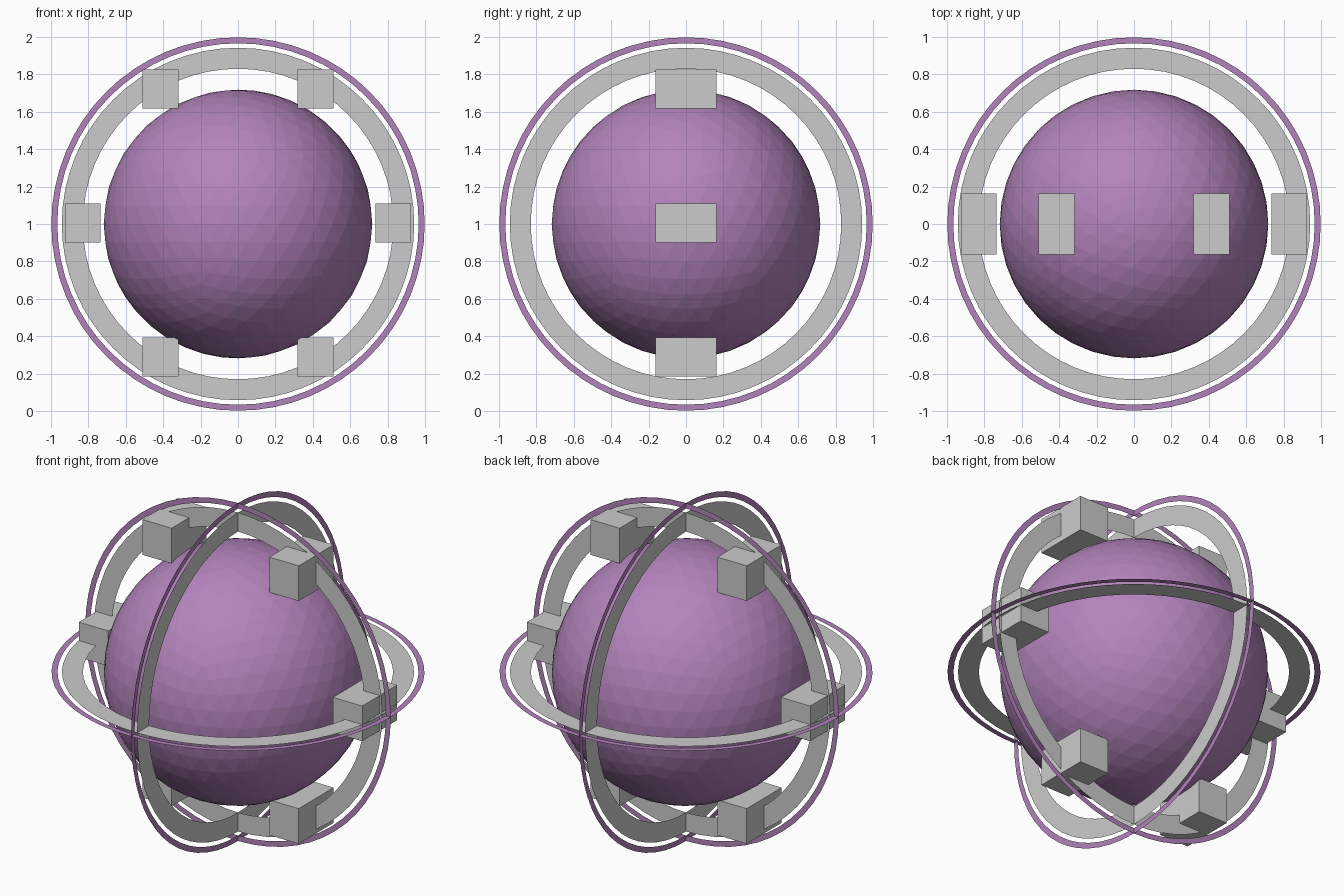
import bpy, bmesh, math
from mathutils import Matrix

if "Cube" in bpy.data.objects:
    bpy.data.objects.remove(bpy.data.objects["Cube"])

C = 1.0  # height of the centre

purple = bpy.data.materials.new("purple")
purple.diffuse_color = (0.45, 0.23, 0.50, 1)
purple.use_nodes = True
purple.node_tree.nodes["Principled BSDF"].inputs["Base Color"].default_value = purple.diffuse_color


def finish(name, bm, mat=None):
    me = bpy.data.meshes.new(name)
    bm.to_mesh(me)
    bm.free()
    ob = bpy.data.objects.new(name, me)
    bpy.context.collection.objects.link(ob)
    if mat:
        me.materials.append(mat)
    ob.location.z = C
    return ob


def flat_ring(name, r_in, r_out, rot, mat=None, n=64):
    """Paper-thin flat annulus around the centre."""
    bm = bmesh.new()
    loops = []
    for r in (r_in, r_out):
        loops.append([bm.verts.new((r * math.cos(2 * math.pi * i / n),
                                    r * math.sin(2 * math.pi * i / n), 0)) for i in range(n)])
    a, b = loops
    for i in range(n):
        j = (i + 1) % n
        bm.faces.new((a[i], b[i], b[j], a[j]))
    bm.transform(rot)
    return finish(name, bm, mat)


# faceted core
bm = bmesh.new()
bmesh.ops.create_icosphere(bm, subdivisions=4, radius=0.718)
finish("core_sphere", bm, purple)

# three crossing pairs of rings: wide grey band and thin purple rim
for label, rot in (("level", Matrix.Identity(4)),
                   ("front", Matrix.Rotation(math.pi / 2, 4, 'X')),
                   ("side", Matrix.Rotation(math.pi / 2, 4, 'Y'))):
    flat_ring(label + "_band", 0.83, 0.942, rot)
    flat_ring(label + "_rim", 0.966, 0.998, rot, purple)

# six blocks spaced around the front ring
for i, (x, z) in enumerate([(s * px, pz) for s in (-1, 1)
                            for px, pz in ((0.415, 0.722), (0.83, 0.005), (0.415, -0.712))]):
    bm = bmesh.new()
    bmesh.ops.create_cube(bm, size=1)
    bm.transform(Matrix.Translation((x, 0, z)) @ Matrix.Diagonal((0.192, 0.326, 0.208, 1)))
    finish("block_%d" % (i + 1), bm)
